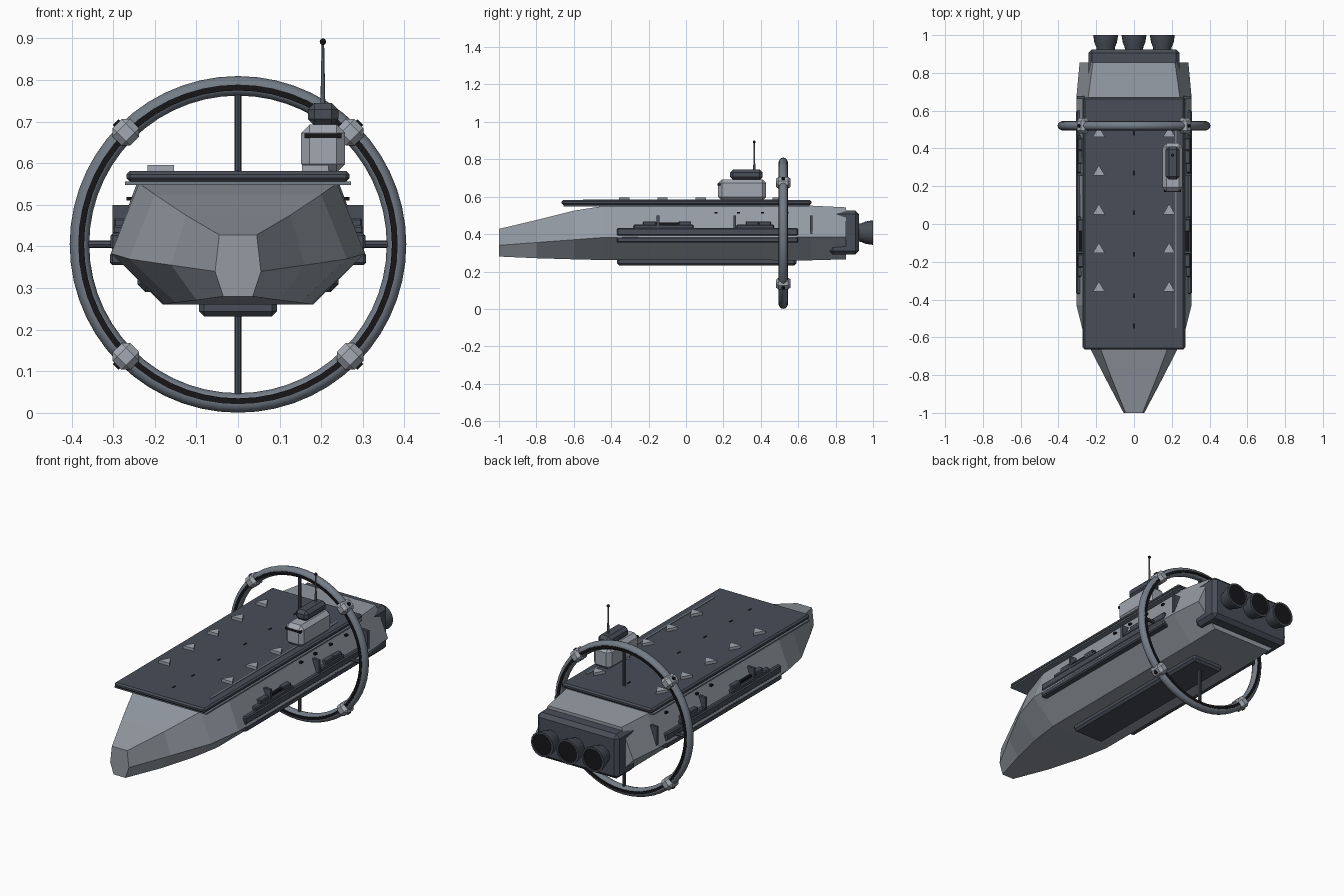
import bpy, bmesh, math
from mathutils import Matrix, Vector

if "Cube" in bpy.data.objects:
    bpy.data.objects.remove(bpy.data.objects["Cube"])


def material(name, r, g, b):
    m = bpy.data.materials.new(name)
    m.diffuse_color = (r, g, b, 1)
    m.use_nodes = True
    m.node_tree.nodes["Principled BSDF"].inputs["Base Color"].default_value = m.diffuse_color
    return m


HULL = material("hull_grey", .30, .33, .37)
DARK = material("dark_plate", .065, .075, .095)
MID = material("steel", .17, .20, .24)
LIGHT = material("light_plate", .36, .39, .44)
BLACK = material("black", .008, .008, .01)


def finish(name, bm, mat, smooth=False):
    bmesh.ops.recalc_face_normals(bm, faces=bm.faces)
    me = bpy.data.meshes.new(name)
    bm.to_mesh(me)
    bm.free()
    ob = bpy.data.objects.new(name, me)
    bpy.context.collection.objects.link(ob)
    me.materials.append(mat)
    if smooth:
        bpy.ops.object.select_all(action='DESELECT')
        ob.select_set(True)
        bpy.context.view_layer.objects.active = ob
        bpy.ops.object.shade_smooth_by_angle(angle=math.radians(35))
    return ob


def box(name, x, y, z, mat, bevel=0.0, rot=None):
    """Chamfered box from (min, max) ranges; rot is applied about the world origin."""
    bm = bmesh.new()
    bmesh.ops.create_cube(bm, size=1)
    for v in bm.verts:
        v.co = Vector([(r[0] + r[1]) / 2 + c * (r[1] - r[0]) for r, c in zip((x, y, z), v.co)])
    if bevel:
        bmesh.ops.bevel(bm, geom=bm.edges[:], offset=bevel, segments=1, affect='EDGES', profile=.5)
    if rot:
        bm.transform(rot)
    return finish(name, bm, mat)


def rod(name, a, b, r1, r2, mat, sides=10, smooth=True):
    """Tapered cylinder between two points."""
    a, b = Vector(a), Vector(b)
    bm = bmesh.new()
    bmesh.ops.create_cone(bm, cap_ends=True, segments=sides, radius1=r1, radius2=r2, depth=(b - a).length)
    q = (b - a).to_track_quat('Z', 'Y').to_matrix().to_4x4()
    bm.transform(Matrix.Translation((a + b) / 2) @ q)
    return finish(name, bm, mat, smooth)


def lathe(name, profile, centre, mat, sides, closed=False, smooth=True):
    """Revolve (radius, y) points round an axis along y."""
    bm = bmesh.new()
    rings = [[bm.verts.new((centre[0] + r * math.cos(2 * math.pi * i / sides), centre[1] + y,
                            centre[2] + r * math.sin(2 * math.pi * i / sides)))
              for i in range(sides)] for r, y in profile]
    pairs = list(zip(rings, rings[1:])) + ([(rings[-1], rings[0])] if closed else [])
    for p, q in pairs:
        for i in range(sides):
            j = (i + 1) % sides
            bm.faces.new((p[i], p[j], q[j], q[i]))
    if not closed:
        bm.faces.new(rings[0])
        bm.faces.new(rings[-1])
    return finish(name, bm, mat, smooth)


# Hull: six-sided sections lofted from bow to stern (y, then x,z of top, chine, bottom)
sections = [
    (-1.0, .045, .428, .055, .340, .035, .280),
    (-.80, .125, .475, .160, .355, .100, .271),
    (-.60, .200, .525, .262, .370, .150, .265),
    (-.43, .238, .552, .305, .383, .176, .261),
    (.67, .243, .552, .305, .385, .180, .260),
    (.855, .217, .543, .288, .385, .178, .265)]
bm = bmesh.new()
loops = [[bm.verts.new((x, y, z)) for x, z in
          ((tx, tz), (cx, cz), (bx, bz), (-bx, bz), (-cx, cz), (-tx, tz))]
         for y, tx, tz, cx, cz, bx, bz in sections]
for p, q in zip(loops, loops[1:]):
    for i in range(6):
        j = (i + 1) % 6
        bm.faces.new((p[i], p[j], q[j], q[i]))
bm.faces.new(loops[0])
bm.faces.new(loops[-1])
finish("hull", bm, HULL)

# Flight deck with its lip, keel plate and stern block
box("deck_lip", (-.272, .272), (-.655, .66), (.548, .556), MID)
box("flight_deck", (-.268, .268), (-.665, .67), (.556, .581), DARK, .008)
box("keel_plate", (-.094, .094), (-.37, .59), (.232, .275), DARK, .012)
box("stern_block", (-.242, .242), (.765, .925), (.29, .527), DARK, .02)

# Deck markings
for i in range(5):
    y = -.34 + .205 * i
    for s in (-1, 1):
        bm = bmesh.new()
        bmesh.ops.create_cone(bm, cap_ends=True, segments=3, radius1=.037, radius2=.037, depth=.016)
        top = max(bm.verts, key=lambda v: v.co.y)
        turn = math.pi / 2 - math.atan2(top.co.y, top.co.x)
        bm.transform(Matrix.Translation((s * .186, y, .588)) @ Matrix.Rotation(turn, 4, 'Z'))
        finish("deck_marker", bm, LIGHT)
for y in (.48, .27, .06, -.16, -.38, -.54):
    box("deck_light", (-.004, .004), (y - .012, y + .012), (.579, .583), BLACK)
box("deck_guide_strip", (.217, .226), (-.55, .52), (.578, .584), MID)

# Control tower and mast
box("tower_base", (.152, .257), (.172, .428), (.578, .693), LIGHT, .02)
box("tower_window", (.160, .249), (.169, .20), (.661, .671), BLACK)
box("tower_top", (.168, .241), (.235, .41), (.690, .745), DARK, .016)
rod("mast", (.204, .365, .74), (.204, .365, .893), .006, .003, MID, 8)
bm = bmesh.new()
bmesh.ops.create_uvsphere(bm, u_segments=10, v_segments=8, radius=.008,
                          matrix=Matrix.Translation((.204, .365, .892)))
finish("mast_tip", bm, BLACK, True)


# Side galleries, mirrored left and right
def side(s, a, b):
    return tuple(sorted((s * a, s * b)))


for s in (-1, 1):
    box("side_rail_upper", side(s, .255, .306), (-.37, .60), (.392, .432), DARK, .006)
    box("side_rail_lower", side(s, .265, .308), (-.37, .60), (.355, .386), DARK, .006)
    for y0, y1 in ((-.28, .04), (.27, .47)):
        box("gallery_step", side(s, .255, .302), (y0, y1), (.428, .45), DARK, .005)
        box("gallery_bay", side(s, .255, .298), (y0 + .05, y0 + .12), (.445, .468), DARK, .004)
        box("gallery_bay", side(s, .255, .298), (y1 - .08, y1 - .015), (.445, .468), DARK, .004)
        box("gallery_opening", side(s, .255, .290), (y0 + .12, y1 - .08), (.445, .462), BLACK)
    for y, z in ((-.15, .43), (.26, .42), (.67, .40)):
        box("side_fin", side(s, .262, .302), (y - .007, y + .007), (z, .50), DARK)
    for y in (.16, .28, .41, .54):
        box("side_window", side(s, .25, .268), (y - .008, y + .008), (.510, .519), BLACK)

# Engine nozzles with dark throats
for x in (-.15, 0, .15):
    lathe("engine_nozzle", [(.046, -.01), (.050, .015), (.060, .04), (.066, .078), (.057, .078), (.040, .02)],
          (x, .922, .408), DARK, 20)
    lathe("engine_throat", [(.0555, .074), (.041, .022), (.02, .021)], (x, .922, .408), BLACK, 20)

# Habitat ring with dark band
C = Vector((0, .52, .405))
tube = [(.381 + .0235 * math.cos(math.pi * k / 6), .0235 * math.sin(math.pi * k / 6)) for k in range(12)]
lathe("ring", tube, C, MID, 56, closed=True)
lathe("ring_band", [(.370, -.0255), (.384, -.0255), (.384, .0255), (.370, .0255)], C, BLACK, 56, closed=True)

# Ring spokes
for dx, dz, r0 in ((0, 1, .13), (0, -1, .13), (1, 0, .27), (-1, 0, .27)):
    d = Vector((dx, 0, dz))
    rod("ring_spoke", C + d * r0, C + d * .375, .009, .009, DARK, 8)

# Ring clamps with small thrusters
for k in range(4):
    m = Matrix.Translation(C) @ Matrix.Rotation(math.radians(45 + 90 * k), 4, 'Y')
    box("ring_clamp", (.351, .411), (-.04, .04), (-.03, .03), LIGHT, .015, m)
    rod("clamp_thruster", m @ Vector((.405, 0, 0)), m @ Vector((.416, 0, 0)), .010, .010, BLACK, 8)
